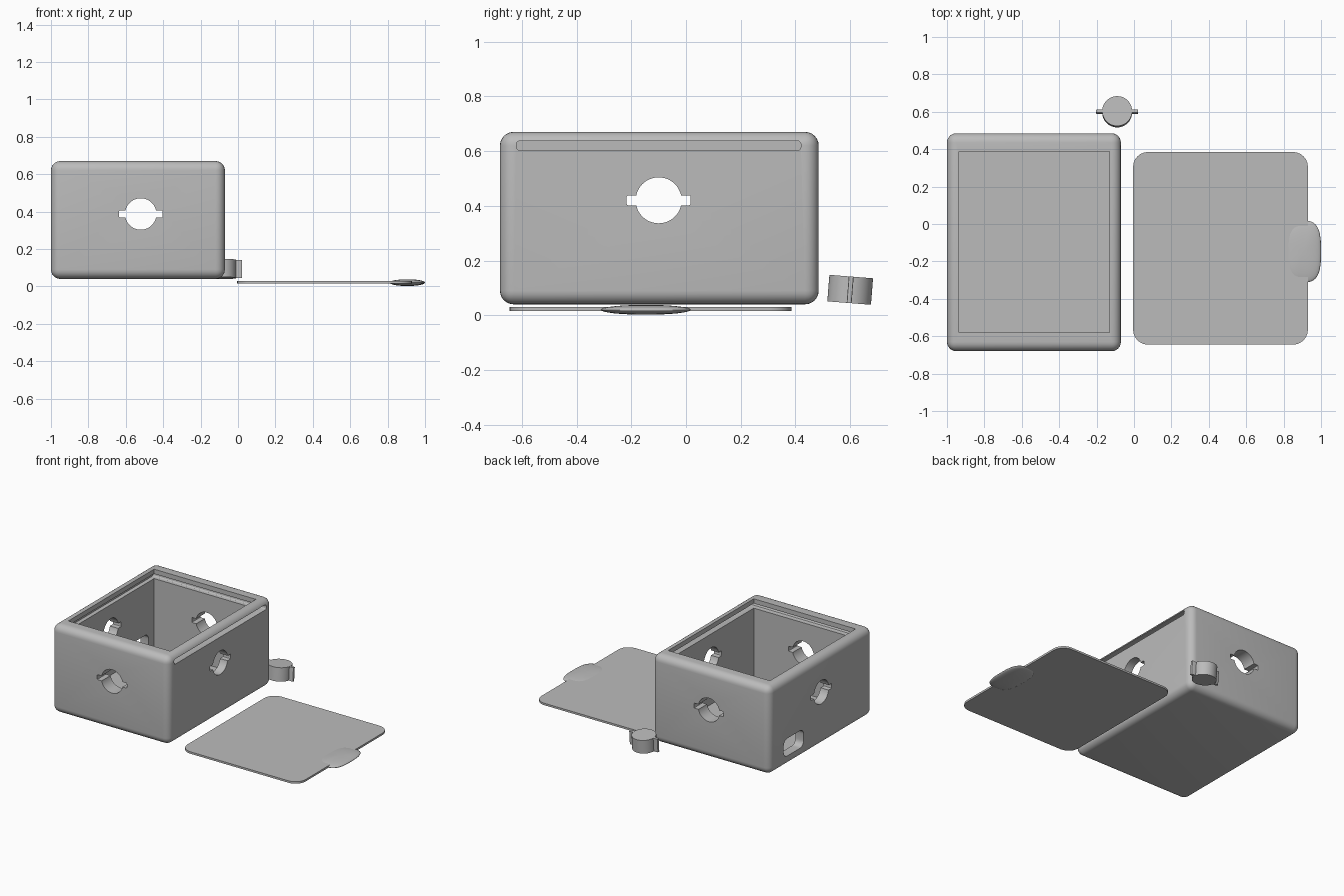
import bpy, bmesh, math
from mathutils import Matrix, Vector

cube = bpy.data.objects.get("Cube")
if cube:
    bpy.data.objects.remove(cube, do_unlink=True)

grey = bpy.data.materials.new("grey_plastic")
grey.use_nodes = True
colour = (0.5, 0.5, 0.5, 1)
grey.diffuse_color = colour
grey.node_tree.nodes["Principled BSDF"].inputs["Base Color"].default_value = colour


def make(name, bm):
    bmesh.ops.recalc_face_normals(bm, faces=bm.faces)
    mesh = bpy.data.meshes.new(name)
    bm.to_mesh(mesh)
    bm.free()
    obj = bpy.data.objects.new(name, mesh)
    mesh.materials.append(grey)
    bpy.context.collection.objects.link(obj)
    return obj


def block(name, lo, hi, radius=0, axis=None, segments=6):
    """Box between two corners; rounds all edges, or only those along an axis."""
    lo, hi = Vector(lo), Vector(hi)
    bm = bmesh.new()
    bmesh.ops.create_cube(bm, size=1)
    for v in bm.verts:
        v.co = Vector(a * b for a, b in zip(v.co, hi - lo)) + (lo + hi) / 2
    if radius:
        edges = [e for e in bm.edges if axis is None
                 or abs(e.verts[0].co[axis] - e.verts[1].co[axis]) > 1e-5]
        bmesh.ops.bevel(bm, geom=edges, offset=radius, segments=segments,
                        profile=0.5, affect='EDGES')
    return make(name, bm)


def cylinder(name, radius, depth, matrix):
    bm = bmesh.new()
    bmesh.ops.create_cone(bm, cap_ends=True, segments=48, radius1=radius,
                          radius2=radius, depth=depth, matrix=matrix)
    return make(name, bm)


def combine(target, other, operation='DIFFERENCE'):
    mod = target.modifiers.new(other.name, 'BOOLEAN')
    mod.operation = operation
    mod.solver = 'EXACT'
    mod.object = other
    bpy.context.view_layer.objects.active = target
    bpy.ops.object.modifier_apply(modifier=mod.name)
    bpy.data.objects.remove(other, do_unlink=True)


def smooth(obj, angle=30):
    bpy.ops.object.select_all(action='DESELECT')
    obj.select_set(True)
    bpy.context.view_layer.objects.active = obj
    bpy.ops.object.shade_smooth_by_angle(angle=math.radians(angle))


# Box shell with open cavity and a slot for the sliding lid
box = block("box", (-1, -0.68, 0.04), (-0.07, 0.485, 0.67), 0.05)
combine(box, block("cavity", (-0.935, -0.58, 0.1), (-0.13, 0.388, 0.9)))
combine(box, block("lid_slot", (-0.965, -0.62, 0.603), (0.1, 0.42, 0.637), 0.012, 0, 3))

# Keyed round holes running through both pairs of walls
cx, cy = -0.52, -0.1
zf, zs = 0.387, 0.42
combine(box, cylinder("front_hole", 0.084, 2,
        Matrix.Translation((cx, cy, zf)) @ Matrix.Rotation(math.pi / 2, 4, 'X')))
combine(box, block("front_key", (cx - 0.117, -1, zf - 0.018), (cx + 0.117, 1, zf + 0.018), 0.006, 1, 2))
combine(box, cylinder("side_hole", 0.084, 2,
        Matrix.Translation((cx, cy, zs)) @ Matrix.Rotation(math.pi / 2, 4, 'Y')))
combine(box, block("side_key", (-1.5, cy - 0.117, zs - 0.018), (0.4, cy + 0.117, zs + 0.018), 0.006, 0, 2))

# Cable port low in the far side wall
combine(box, block("port", (-1.2, 0.1, 0.11), (-0.8, 0.325, 0.235), 0.04, 0))
smooth(box)

# Sliding lid lying beside the box
lid = block("lid", (-0.005, -0.645, 0.016), (0.93, 0.385, 0.03), 0.08, 2)
smooth(lid)

# Flattened pillow grip on the lid edge
bm = bmesh.new()
bmesh.ops.create_uvsphere(bm, u_segments=48, v_segments=16, radius=1)
for v in bm.verts:
    x, y, z = v.co
    flat = math.hypot(x, y)
    if flat > 1e-6:
        grow = flat / (abs(x) ** 3 + abs(y) ** 3) ** (1 / 3)
        x, y = x * grow, y * grow
    v.co = (0.905 + x * 0.095, -0.147 + y * 0.165, 0.02 + z * 0.018)
smooth(make("lid_grip", bm), 60)

# Loose keyed plug, slightly tilted
plug = cylinder("plug", 0.08, 0.097, Matrix())
combine(plug, block("plug_key", (-0.112, -0.009, -0.0485), (0.112, 0.009, 0.0485), 0.004, 2, 2), 'UNION')
plug.data.transform(Matrix.Translation((-0.09, 0.6, 0.093)) @ Matrix.Rotation(math.radians(-4.5), 4, 'X'))
smooth(plug)
